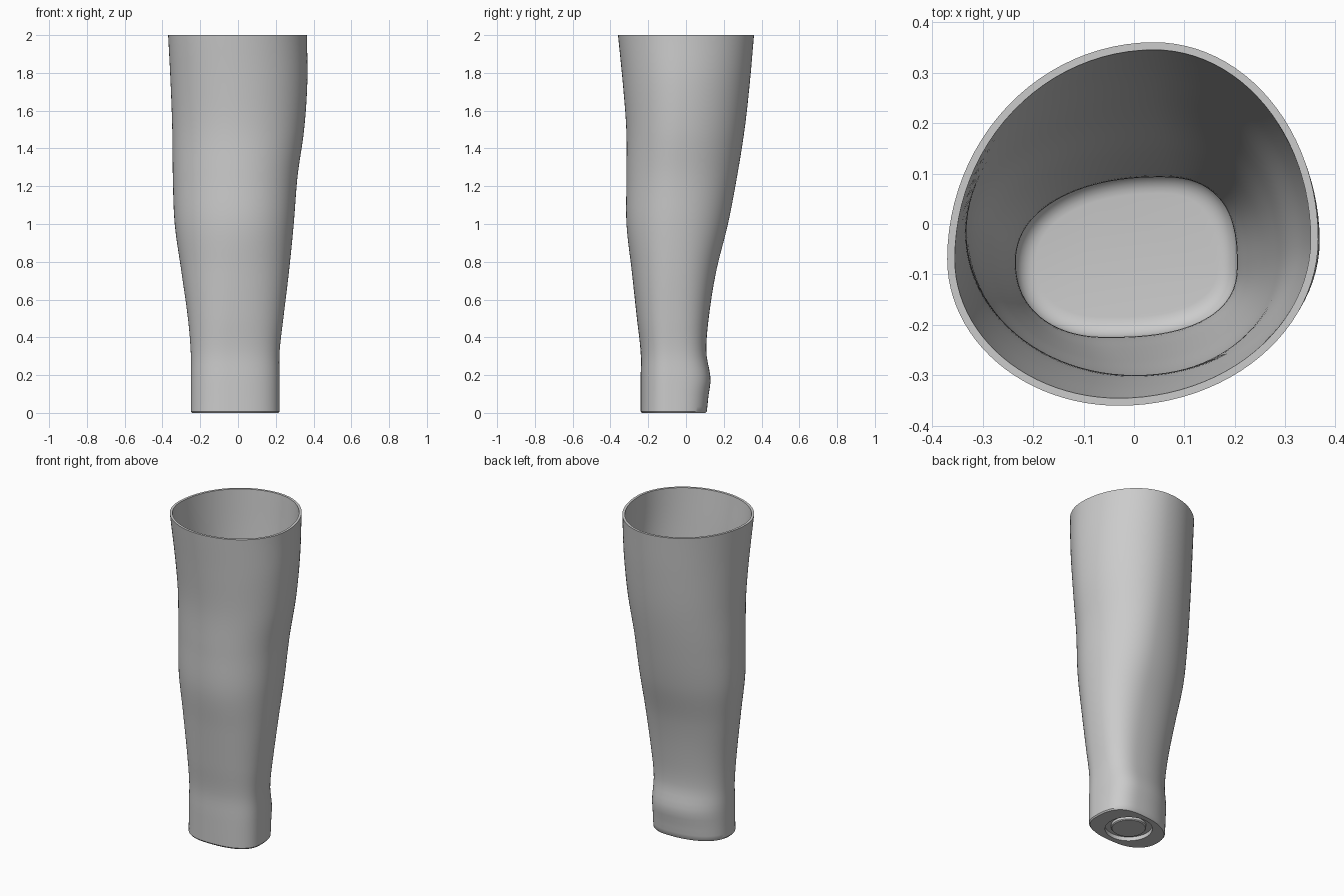
import bpy
import bmesh
from math import sin, cos, pi

if "Cube" in bpy.data.objects:
    bpy.data.objects.remove(bpy.data.objects["Cube"], do_unlink=True)

SEG = 96
WALL = 0.015
FLOOR = 0.06
MOUNT = (-0.015, -0.065)

# One plain grey for the whole sleeve
grey = bpy.data.materials.new("plain grey")
grey.use_nodes = True
colour = (0.6, 0.6, 0.6, 1)
grey.diffuse_color = colour
grey.node_tree.nodes["Principled BSDF"].inputs["Base Color"].default_value = colour

# Silhouette by height: z, right x, left x, front y, back y
PROFILE = [
    (0.00, -.25, .22, -.24, .11), (0.09, -.25, .22, -.24, .119),
    (0.18, -.25, .22, -.24, .13), (0.32, -.25, .22, -.24, .108),
    (0.50, -.265, .24, -.26, .12), (0.75, -.30, .27, -.287, .16),
    (1.00, -.335, .295, -.315, .222), (1.25, -.345, .315, -.315, .27),
    (1.50, -.348, .35, -.316, .31), (1.75, -.357, .367, -.335, .338),
    (2.00, -.37, .365, -.36, .36)]

# Where the extremes lie, then corner roundness:
# z, back x, front x, right y, left y, back left, back right, front right, front left
SHAPE = [
    (0.0, .05, -.05, -.08, -.08, 2.6, 2.2, 2.3, 2.5),
    (0.4, .05, -.05, -.07, -.08, 2.5, 2.1, 2.2, 2.4),
    (1.0, .04, .0, -.02, -.06, 2.1, 2.0, 2.1, 2.1),
    (1.5, .04, .0, -.02, -.04, 2.0, 2.0, 2.0, 2.0),
    (2.0, .04, -.03, -.07, -.03, 2.0, 2.0, 2.0, 2.0)]


def sample(table, z):
    """Smooth interpolation of a table keyed by height."""
    last = len(table) - 1
    i = max(k for k in range(last) if table[k][0] <= z or k == 0)
    p, q = table[i], table[i + 1]
    before, after = table[max(i - 1, 0)], table[min(i + 2, last)]
    h = q[0] - p[0]
    t = (z - p[0]) / h
    result = []
    for k in range(1, len(p)):
        m = (q[k] - before[k]) / (q[0] - before[0]) * h
        n = (after[k] - p[k]) / (after[0] - p[0]) * h
        s = t * t * (3 - 2 * t)
        result.append(p[k] + (q[k] - p[k]) * s
                      + m * t * (1 - t) ** 2 - n * t * t * (1 - t))
    return result


def section(z, inset=0.0, height=None):
    """Rounded cross-section made of four unequal quadrants."""
    x0, x1, y0, y1 = sample(PROFILE, z)
    x0, x1, y0, y1 = x0 + inset, x1 - inset, y0 + inset, y1 - inset
    bx, fx, ry, ly, *power = sample(SHAPE, z)
    points = []
    for i in range(SEG):
        a = 2 * pi * i / SEG
        c, s = cos(a), sin(a)
        e = 2 / power[i * 4 // SEG]
        cx = bx if s >= 0 else fx
        cy = ly if c >= 0 else ry
        x = cx + abs(c) ** e * ((x1 if c >= 0 else x0) - cx)
        y = cy + abs(s) ** e * ((y1 if s >= 0 else y0) - cy)
        points.append((x, y, z if height is None else height))
    return points


def circle(r, z):
    return [(MOUNT[0] + r * cos(2 * pi * i / SEG),
             MOUNT[1] + r * sin(2 * pi * i / SEG), z) for i in range(SEG)]


def loft(name, loops):
    """Skin a stack of loops and cap both ends."""
    bm = bmesh.new()
    rings = [[bm.verts.new(p) for p in loop] for loop in loops]
    for low, high in zip(rings, rings[1:]):
        for i in range(SEG):
            j = (i + 1) % SEG
            bm.faces.new((low[i], low[j], high[j], high[i]))
    bm.faces.new(rings[0][::-1])
    bm.faces.new(rings[-1])
    bmesh.ops.recalc_face_normals(bm, faces=bm.faces)
    mesh = bpy.data.meshes.new(name)
    bm.to_mesh(mesh)
    bm.free()
    mesh.materials.append(grey)
    obj = bpy.data.objects.new(name, mesh)
    bpy.context.collection.objects.link(obj)
    bpy.ops.object.select_all(action="DESELECT")
    obj.select_set(True)
    bpy.context.view_layer.objects.active = obj
    bpy.ops.object.shade_smooth_by_angle(angle=pi / 5)


# Underside with a round socket, then the outer wall
loops = [circle(.135, .025), circle(.135, 0), section(0, .006, 0), section(0, 0, .008)]
steps = 60
loops += [section(2 * i / steps) for i in range(1, steps + 1)]

# Rim and inner wall down to the filleted floor
fillet = 0.04
top = FLOOR + fillet
loops += [section(2 + (top - 2) * i / steps, WALL) for i in range(steps + 1)]
for i in range(1, 7):
    a = i * pi / 12
    loops.append(section(FLOOR, WALL + fillet * (1 - cos(a)), top - fillet * sin(a)))
loft("forearm_sleeve", loops)

# Round mount standing inside the socket
loft("wrist_mount", [circle(.1, .03), circle(.1, .009), circle(.095, .004)])
